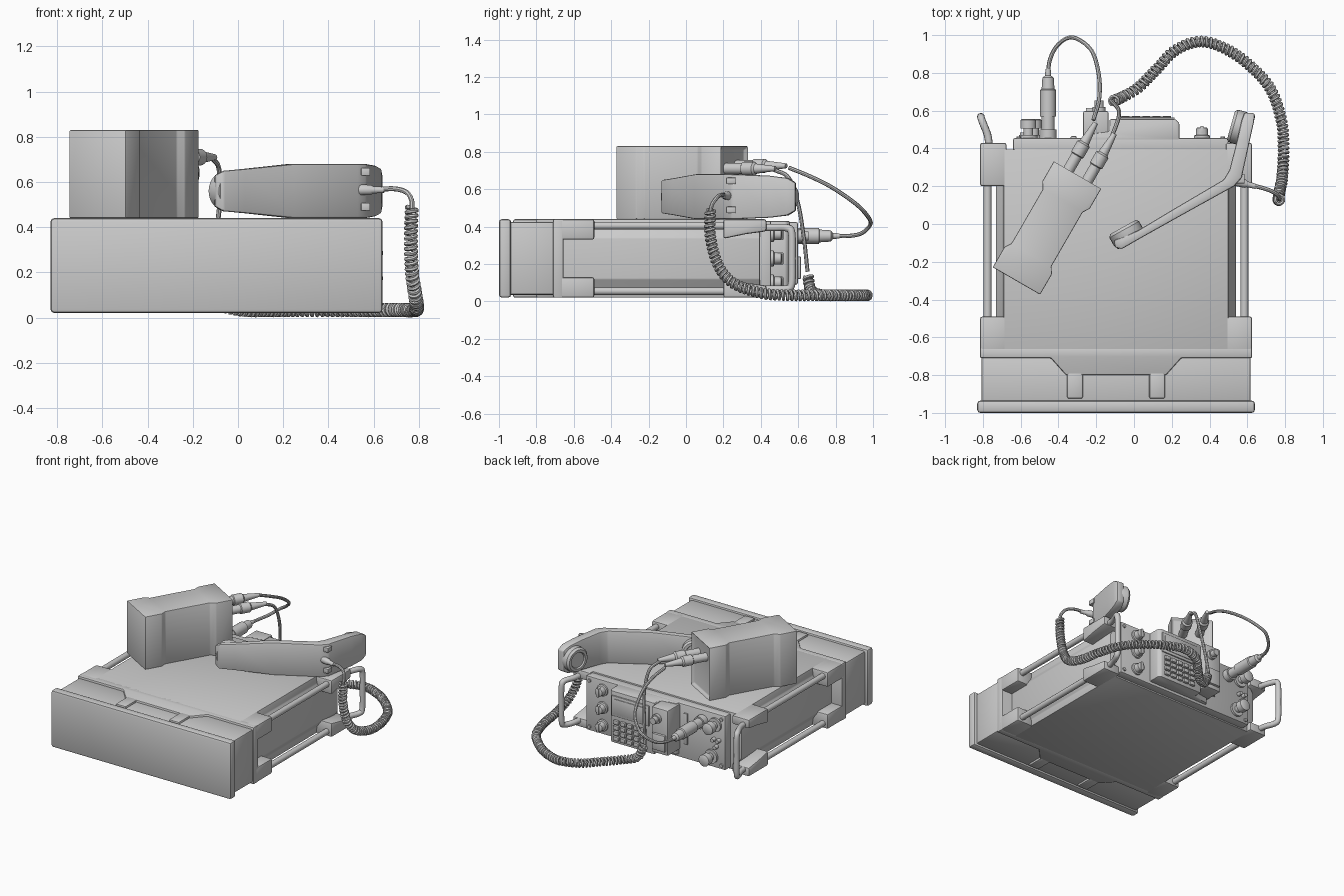
import bpy, bmesh, math
from mathutils import Vector, Matrix

if "Cube" in bpy.data.objects:
    bpy.data.objects.remove(bpy.data.objects["Cube"])

CX, CZ = -0.095, 0.23          # centre of the radio housing


def finish(name, bm, bevel=0, seg=2):
    bmesh.ops.recalc_face_normals(bm, faces=bm.faces)
    if bevel:
        es = [e for e in bm.edges if e.calc_face_angle(0) > 0.45]
        bmesh.ops.bevel(bm, geom=es, offset=bevel, segments=seg, profile=0.5,
                        affect='EDGES', clamp_overlap=True)
    me = bpy.data.meshes.new(name)
    bm.to_mesh(me)
    bm.free()
    ob = bpy.data.objects.new(name, me)
    bpy.context.collection.objects.link(ob)
    return ob


def loft(bm, rings):
    """Skin closed rings of equal length and cap both ends."""
    vs = [[bm.verts.new(p) for p in r] for r in rings]
    n = len(vs[0])
    for a, b in zip(vs, vs[1:]):
        for i in range(n):
            bm.faces.new((a[i], a[(i + 1) % n], b[(i + 1) % n], b[i]))
    bm.faces.new(vs[0][::-1])
    bm.faces.new(vs[-1])


def prism(name, pts, h0, h1, axis='z', bevel=0.008):
    put = {'z': lambda a, b, h: (a, b, h), 'x': lambda a, b, h: (h, a, b),
           'y': lambda a, b, h: (a, h, b)}[axis]
    bm = bmesh.new()
    loft(bm, [[put(a, b, h) for a, b in pts] for h in (h0, h1)])
    return finish(name, bm, bevel)


def box(name, x, y, z, bevel=0.008):
    pts = [(x[0], y[0]), (x[1], y[0]), (x[1], y[1]), (x[0], y[1])]
    return prism(name, pts, z[0], z[1], 'z', bevel)


def lathe(name, origin, direction, prof, n=20):
    """Turned part: prof is (distance along axis, radius)."""
    q = Vector(direction).to_track_quat('Z', 'Y')
    bm = bmesh.new()
    loft(bm, [[Vector(origin) + q @ Vector((r * math.cos(2 * math.pi * i / n),
              r * math.sin(2 * math.pi * i / n), d)) for i in range(n)] for d, r in prof])
    return finish(name, bm)


def smooth_path(pts, steps=8):
    p = [Vector(a) for a in pts]
    p = [2 * p[0] - p[1]] + p + [2 * p[-1] - p[-2]]
    out = []
    for a, b, c, d in zip(p, p[1:], p[2:], p[3:]):
        for k in range(steps):
            t = k / steps
            out.append(0.5 * (2 * b + (c - a) * t + (2 * a - 5 * b + 4 * c - d) * t * t
                              + (3 * b - a - 3 * c + d) * t ** 3))
    return out + [p[-2]]


def tube(name, pts, r, n=8):
    bm = bmesh.new()
    t = (pts[1] - pts[0]).normalized()
    u = t.orthogonal().normalized()
    rings = []
    for i, p in enumerate(pts):
        t = (pts[min(i + 1, len(pts) - 1)] - pts[max(i - 1, 0)]).normalized()
        u = (u - t * u.dot(t)).normalized()
        v = t.cross(u)
        rings.append([p + r * (u * math.cos(2 * math.pi * k / n) + v * math.sin(2 * math.pi * k / n))
                      for k in range(n)])
    loft(bm, rings)
    return finish(name, bm)


def coil(name, path, radius, wire, pitch, per=12):
    pts = smooth_path(path, 60)
    u = (pts[1] - pts[0]).orthogonal().normalized()
    out, dist, step, nxt = [], 0, pitch / per, 0
    for a, b in zip(pts, pts[1:]):
        t, L = (b - a).normalized(), (b - a).length
        u = (u - t * u.dot(t)).normalized()
        v = t.cross(u)
        while nxt < dist + L:
            w = 2 * math.pi * nxt / pitch
            out.append(a + t * (nxt - dist) + radius * (u * math.cos(w) + v * math.sin(w)))
            nxt += step
        dist += L
    return tube(name, out, wire, 6)


# Front cap, battery case and its stepped collar
box('front_cap', (CX - .735, CX + .735), (-1, -.935), (.02, .44), .016)
box('battery_case', (CX - .712, CX + .712), (-.95, -.7), (.035, .425), .012)
half = [(.72, -.655), (.72, -.71), (.345, -.71), (.265, -.8)]
prism('battery_collar', [(CX + a, b) for a, b in half] + [(CX - a, b) for a, b in half[::-1]], .02, .44)
for s in (-1, 1):
    a, b = sorted((CX + s * .175, CX + s * .26))
    box('battery_latch_rib', (a, b), (-.925, -.78), (.02, .44), .012)

# Main housing with sloping side walls
side = [(.595, .44), (.6, .39), (.635, .34), (.635, .12), (.6, .07), (.595, .02)]
prism('housing', [(CX + a, b) for a, b in side] + [(CX - a, b) for a, b in side[::-1]], -.68, .395, 'y', .005)

# Corner blocks, guard rods and handles
rear = [(.2, .44), (.43, .44), (.43, .375), (.32, .36), (.2, .335)]
front = [(-.69, .44), (-.49, .44), (-.49, .33), (-.69, .33)]
for s in (-1, 1):
    x0, x1 = sorted((CX + s * .58, CX + s * .72))
    for flip in (1, -1):
        fz = lambda pts: [(y, CZ + flip * (z - CZ)) for y, z in pts]
        prism('rear_corner_block', fz(rear), x0, x1, 'x', .012)
        prism('front_corner_block', fz(front), x0, x1, 'x', .012)
        lathe('guard_rod', (CX + s * .68, -.5, CZ + flip * .175), (0, 1, 0), [(0, .021), (.72, .021)], 14)
    hp = [(.67, .4, .395), (.68, .47, .395), (.707, .54, .393), (.715, .565, .365), (.716, .567, .23)]
    hp += [(a, b, 2 * CZ - c) for a, b, c in hp[-2::-1]]
    tube('handle', smooth_path([(CX + s * a, b, c) for a, b, c in hp], 5), .02, 12)

# Control panel
box('control_panel', (-.64, .5), (.37, .455), (.03, .43), .01)
prism('keypad_housing', [(-.27, .44), (-.25, .475), (-.13, .49), (-.13, .555), (.22, .555), (.24, .535), (.24, .44)],
      .05, .43, 'z', .008)
box('display_bezel', (-.09, .215), (.55, .564), (.25, .4), .004)
box('display_glass', (-.07, .195), (.56, .568), (.27, .38), .002)
for i in range(5):
    for j in range(4):
        x, z = -.045 + i * .055, .09 + j * .04
        box('key', (x - .021, x + .021), (.55, .573), (z - .014, z + .014), .003)
box('socket_block', (-.27, -.135), (.45, .598), (.09, .425), .01)
box('socket_block_step', (-.255, -.15), (.58, .615), (.12, .24), .006)
lathe('panel_socket', (-.185, .59, .35), (0, 1, 0), [(0, .034), (.03, .034), (.03, .024), (.065, .024)])
box('indicator_slot', (-.335, -.305), (.45, .465), (.14, .37), .004)

knob = [(0, .043), (.018, .043), (.022, .033), (.058, .03), (.062, .024)]
for z in (.1, .23, .36):
    lathe('selector_knob', (.36, .45, z), (0, 1, 0), knob)
    box('knob_grip', (.352, .368), (.47, .52), (z - .032, z + .032), .003)
for x, z in ((-.56, .35), (-.53, .11)):
    lathe('antenna_post', (x, .45, z), (0, 1, 0),
          [(0, .05), (.02, .05), (.02, .026), (.055, .026), (.055, .042), (.1, .042), (.105, .034)])
for x, z in ((-.59, .24), (-.55, .24), (-.57, .19)):
    lathe('panel_pin', (x, .45, z), (0, 1, 0), [(0, .016), (.035, .014)], 12)
for x in (-.61, .47):
    for z in (.06, .4):
        lathe('panel_screw', (x, .45, z), (0, 1, 0), [(0, .014), (.014, .012)], 10)

# Waisted speaker box standing on the housing
U, V, C = Vector((.5, .866, 0)), Vector((.866, -.5, 0)), Vector((-.46, -.02, 0))
wid = [(-.325, .145), (-.2, .145), (-.165, .122), (.165, .122), (.2, .145), (.325, .145)]
loop = [C + U * a + V * b for a, b in wid] + [C + U * a - V * b for a, b in wid[::-1]]
bm = bmesh.new()
loft(bm, [[p + Vector((0, 0, z)) for p in loop] for z in (.44, .83)])
bmesh.ops.recalc_face_normals(bm, faces=bm.faces)
end = [f for f in bm.faces if f.normal.dot(U) > .95]
bmesh.ops.inset_region(bm, faces=end, thickness=.025, depth=-.02)
finish('speaker_box', bm, .006)

# Box plugs, panel plug and the cables between them
plug = [(-.02, .03), (.1, .03), (.105, .037), (.17, .037), (.18, .027), (.3, .013)]
for v, z in ((-.055, .725), (.06, .71)):
    lathe('box_plug', C + U * .31 + V * v + Vector((0, 0, z)), U, plug)
lathe('panel_plug', (-.455, .45, .35), (0, 1, 0),
      [(0, .045), (.05, .045), (.05, .035), (.12, .035), (.12, .042), (.26, .042),
       (.265, .034), (.325, .03), (.335, .016), (.37, .014)])
tube('speaker_cable', smooth_path([(-.215, .55, .715), (-.185, .66, .67), (-.185, .78, .61), (-.22, .91, .52),
     (-.29, .975, .45), (-.35, .985, .41), (-.41, .94, .365), (-.445, .87, .35), (-.455, .8, .35)]), .011)
tube('handset_lead', smooth_path([(-.115, .47, .705), (-.085, .55, .66), (-.08, .6, .52), (-.1, .63, .34),
     (-.12, .65, .16)]), .011)

# Handset on its side: bent, tapering bar (back edge, inner edge, half height)
bar = [((-.1, -.125), (-.105, -.085), .07), ((-.065, -.133), (-.06, -.07), .09), ((.03, -.078), (.02, -.035), .098),
       ((.25, .045), (.22, .085), .12), ((.53, .2), (.475, .235), .12), ((.57, .245), (.505, .285), .12),
       ((.615, .45), (.545, .44), .112), ((.635, .54), (.57, .55), .1), ((.64, .585), (.585, .59), .075)]
bm = bmesh.new()
loft(bm, [[(*o, .56 - h), (*i, .56 - h), (*i, .56 + h), (*o, .56 + h)] for o, i, h in bar])
finish('handset_bar', bm, .009)
cup = [(0, .08), (.03, .09), (.075, .09), (.09, .078), (.09, .06), (.08, .055)]
lathe('mouthpiece_cup', (-.015, -.095, .56), (-.485, .875, 0), cup, 28)
lathe('earpiece_cup', (.6, .498, .56), (-.96, .27, 0), cup, 28)
for z in (.49, .645):
    box('handset_clip', (.545, .585), (.215, .265), (z - .017, z + .017), .003)

# Coiled handset cord
lathe('cord_boot', (.54, .225, .565), (1, -.25, 0), [(0, .024), (.05, .022), (.06, .016), (.11, .013)])
tube('cord_tail', smooth_path([(.6, .21, .565), (.69, .188, .57), (.745, .165, .555), (.768, .14, .52),
                               (.77, .13, .48)]), .011)
coil('coiled_cord', [(.77, .13, .49), (.765, .13, .35), (.77, .17, .2), (.785, .25, .1), (.792, .4, .045),
     (.78, .55, .033), (.72, .72, .033), (.6, .85, .033), (.48, .93, .033), (.35, .966, .033), (.22, .92, .033),
     (.12, .82, .033), (.02, .72, .035), (-.07, .668, .06), (-.11, .652, .14)], .023, .0095, .023)

bpy.ops.object.select_all(action='SELECT')
bpy.context.view_layer.objects.active = bpy.context.selected_objects[0]
bpy.ops.object.shade_smooth_by_angle(angle=math.radians(35))
